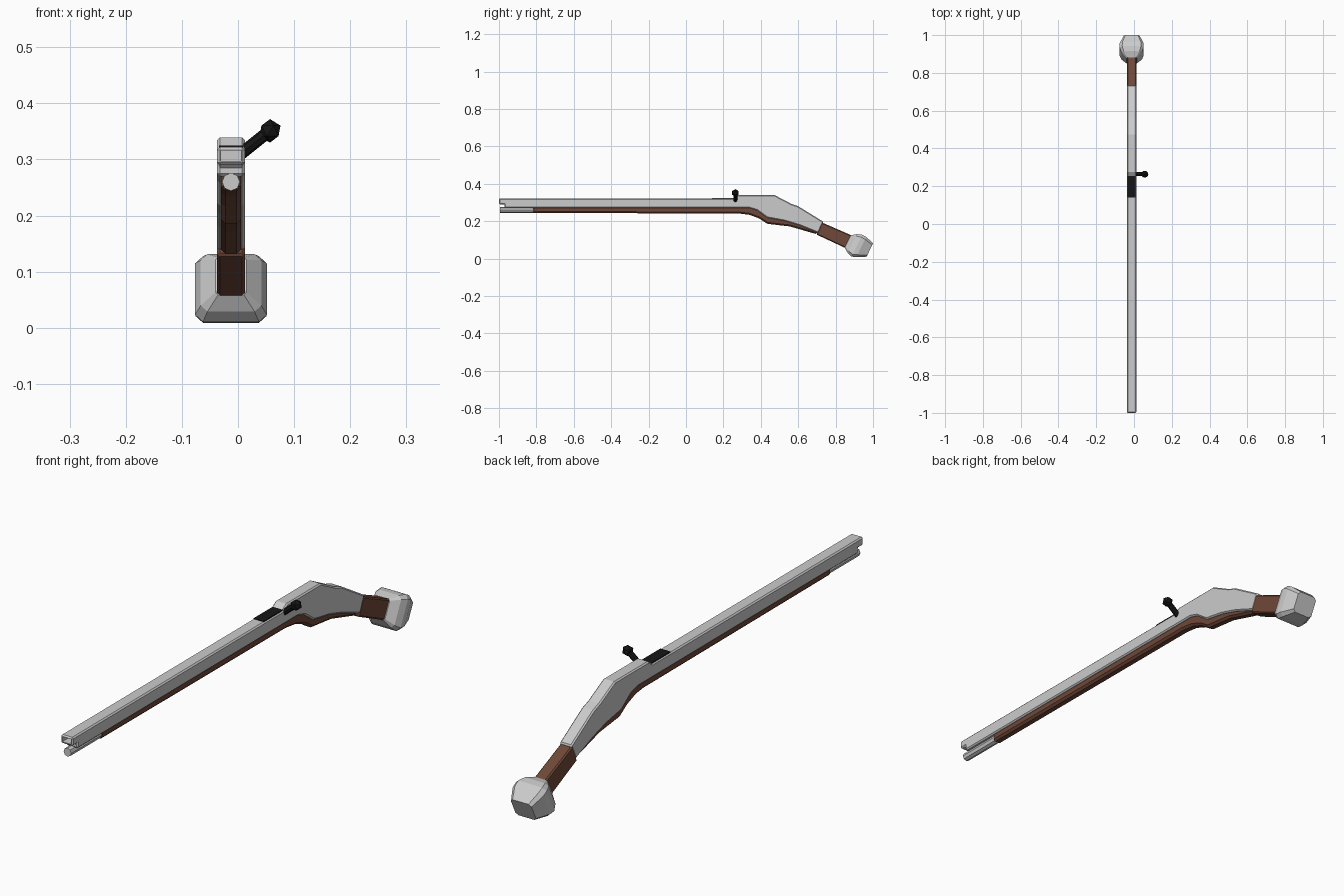
import bpy, bmesh
from mathutils import Vector

if "Cube" in bpy.data.objects:
    bpy.data.objects.remove(bpy.data.objects["Cube"])

CX = -0.0125  # centre plane of the gun


def material(name, rgb):
    m = bpy.data.materials.new(name)
    m.diffuse_color = (*rgb, 1)
    m.use_nodes = True
    m.node_tree.nodes["Principled BSDF"].inputs["Base Color"].default_value = m.diffuse_color
    return m


WOOD = material("wood", (0.16, 0.065, 0.04))
BLACK = material("black_metal", (0.008, 0.008, 0.008))


def finish(name, bm, mat=None):
    bmesh.ops.recalc_face_normals(bm, faces=bm.faces)
    me = bpy.data.meshes.new(name)
    bm.to_mesh(me)
    bm.free()
    ob = bpy.data.objects.new(name, me)
    bpy.context.collection.objects.link(ob)
    if mat:
        me.materials.append(mat)
    return ob


def prism(name, pts, half, bevel, mat=None):
    """Side profile (y, z) extruded across x, with its long edges chamfered."""
    bm = bmesh.new()
    face = bm.faces.new([bm.verts.new((CX - half, y, z)) for y, z in pts])
    ext = bmesh.ops.extrude_face_region(bm, geom=[face])
    moved = [v for v in ext["geom"] if isinstance(v, bmesh.types.BMVert)]
    bmesh.ops.translate(bm, verts=moved, vec=(2 * half, 0, 0))
    ob = finish(name, bm, mat)
    if bevel:
        b = ob.modifiers.new("chamfer", "BEVEL")
        b.width, b.segments = bevel, 1
        b.limit_method, b.angle_limit = "ANGLE", 1.2
        b.use_clamp_overlap = False
    return ob


def tube(name, a, b, radius, sides, mat=None):
    a, b = Vector(a), Vector(b)
    bm = bmesh.new()
    bmesh.ops.create_cone(bm, cap_ends=True, segments=sides, radius1=radius,
                          radius2=radius, depth=(b - a).length)
    bm.transform((b - a).to_track_quat("Z", "Y").to_matrix().to_4x4())
    bmesh.ops.translate(bm, verts=bm.verts, vec=(a + b) / 2)
    return finish(name, bm, mat)


def box(name, x, y, z, mat=None):
    return prism(name, [(y[0], z[0]), (y[1], z[0]), (y[1], z[1]), (y[0], z[1])],
                 x, 0, mat)


# Barrel and receiver in one metal body
body = prism("barrel_and_receiver", [
    (-1.0, 0.322), (0.25, 0.322), (0.275, 0.339), (0.475, 0.339), (0.565, 0.292),
    (0.6, 0.28), (0.735, 0.197), (0.708, 0.137), (0.605, 0.178), (0.525, 0.202),
    (0.435, 0.218), (0.38, 0.258), (0.34, 0.27), (-0.97, 0.27), (-0.97, 0.29),
    (-1.0, 0.29)], 0.025, 0.005)

# Muzzle opening
cutter = box("muzzle_cutter", 0.018, (-1.05, -0.96), (0.297, 0.316))
cutter.hide_render = True
cutter.hide_viewport = True
cut = body.modifiers.new("muzzle", "BOOLEAN")
cut.operation, cut.object, cut.solver = "DIFFERENCE", cutter, "EXACT"

# Ramrod under the muzzle
tube("ramrod", (CX, -0.995, 0.26), (CX, -0.78, 0.26), 0.016, 8)

# Wooden stock running under the metal
prism("wooden_stock", [
    (-0.82, 0.28), (0.34, 0.28), (0.4, 0.265), (0.455, 0.23), (0.6, 0.19),
    (0.705, 0.15), (0.7, 0.13), (0.555, 0.172), (0.435, 0.186), (0.39, 0.215),
    (0.34, 0.234), (0.285, 0.241), (-0.82, 0.244)], 0.018, 0.008, WOOD)

# Wooden grip
prism("grip", [(0.725, 0.194), (0.895, 0.12), (0.862, 0.052), (0.697, 0.129)],
      0.025, 0.005, WOOD)

# Pommel: chamfered square rings lofted along the tilted grip axis
bm = bmesh.new()
up = Vector((0, 0.44, 0.898))
rings = []
for y, z, w, h, c in [(0.865, 0.092, 0.028, 0.037, 0.005),
                      (0.89, 0.08, 0.054, 0.057, 0.012),
                      (0.914, 0.069, 0.064, 0.065, 0.014),
                      (0.937, 0.062, 0.063, 0.060, 0.014),
                      (0.983, 0.046, 0.043, 0.040, 0.010)]:
    outline = [(w, h - c), (w - c, h), (c - w, h), (-w, h - c),
               (-w, c - h), (c - w, -h), (w - c, -h), (w, c - h)]
    rings.append([bm.verts.new(Vector((CX + u, y, z)) + up * v)
                  for u, v in outline])
for r, s in zip(rings, rings[1:]):
    for i in range(8):
        j = (i + 1) % 8
        bm.faces.new((r[i], r[j], s[j], s[i]))
bm.faces.new(rings[0])
bm.faces.new(rings[-1])
finish("pommel", bm)

# Black breech plate and bolt handle
box("breech_plate", 0.021, (0.14, 0.285), (0.31, 0.3245), BLACK)
tube("bolt_handle", (-0.005, 0.264, 0.302), (0.055, 0.264, 0.35), 0.011, 8, BLACK)
bm = bmesh.new()
bmesh.ops.create_icosphere(bm, subdivisions=1, radius=0.021)
bmesh.ops.translate(bm, verts=bm.verts, vec=(0.057, 0.264, 0.351))
finish("bolt_knob", bm, BLACK)
